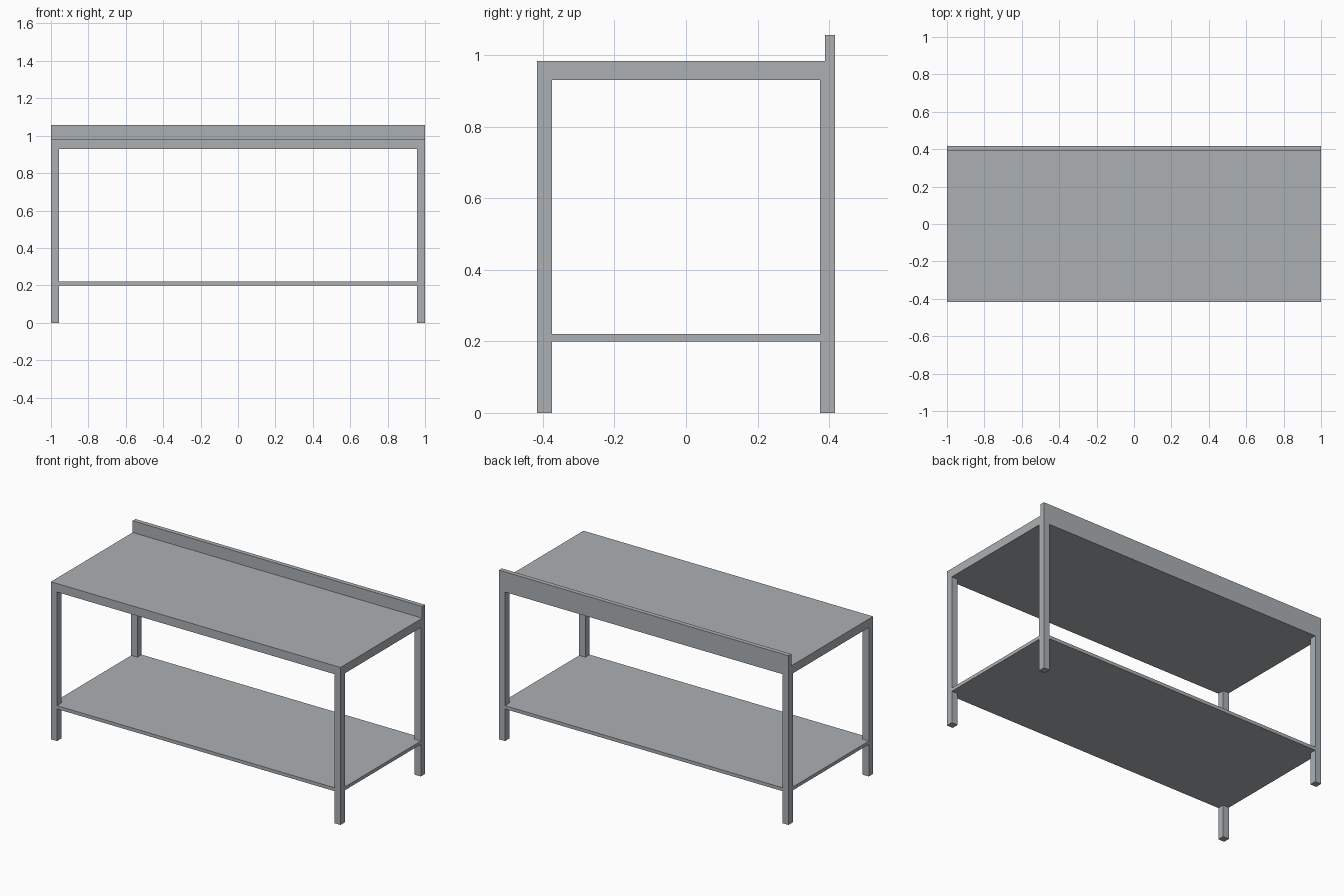
import bpy
import bmesh

cube = bpy.data.objects.get("Cube")
if cube:
    bpy.data.objects.remove(cube, do_unlink=True)

# Main dimensions
HALF_X, HALF_Y = 1.0, 0.417
LEG = 0.042
TOP_LOW, TOP_HIGH = 0.93, 0.983
SHELF_LOW, SHELF_HIGH = 0.2, 0.221
SPLASH_FRONT, SPLASH_HIGH = 0.389, 1.056

# Brushed steel
steel = bpy.data.materials.new("steel grey")
steel.use_nodes = True
colour = (0.41, 0.435, 0.45, 1.0)
steel.diffuse_color = colour
steel.node_tree.nodes["Principled BSDF"].inputs["Base Color"].default_value = colour


def prism(name, outline, direction):
    """Extrude a closed outline of 3D points along a direction."""
    bm = bmesh.new()
    face = bm.faces.new([bm.verts.new(p) for p in outline])
    result = bmesh.ops.extrude_face_region(bm, geom=[face])
    moved = [v for v in result["geom"] if isinstance(v, bmesh.types.BMVert)]
    bmesh.ops.translate(bm, verts=moved, vec=direction)
    bmesh.ops.recalc_face_normals(bm, faces=bm.faces)
    mesh = bpy.data.meshes.new(name)
    bm.to_mesh(mesh)
    bm.free()
    mesh.materials.append(steel)
    obj = bpy.data.objects.new(name, mesh)
    bpy.context.collection.objects.link(obj)
    return obj


# Worktop with upstand along the back, one side profile
profile = [(-HALF_Y, TOP_LOW), (HALF_Y, TOP_LOW), (HALF_Y, SPLASH_HIGH),
           (SPLASH_FRONT, SPLASH_HIGH), (SPLASH_FRONT, TOP_HIGH), (-HALF_Y, TOP_HIGH)]
prism("worktop", [(-HALF_X, y, z) for y, z in profile], (2 * HALF_X, 0, 0))

# Lower shelf, notched around the legs
inner_x, inner_y = HALF_X - LEG, HALF_Y - LEG
shelf = []
for sx, sy in ((1, 1), (-1, 1), (-1, -1), (1, -1)):
    corner = [(HALF_X, inner_y), (inner_x, inner_y), (inner_x, HALF_Y)]
    if sx * sy < 0:
        corner.reverse()
    shelf += [(sx * x, sy * y, SHELF_LOW) for x, y in corner]
prism("lower_shelf", shelf, (0, 0, SHELF_HIGH - SHELF_LOW))

# Four square legs
for side, sx in (("right", -1), ("left", 1)):
    for end, sy in (("front", -1), ("back", 1)):
        foot = [(sx * x, sy * y, 0) for x, y in
                ((inner_x, inner_y), (HALF_X, inner_y), (HALF_X, HALF_Y), (inner_x, HALF_Y))]
        prism(f"{end}_{side}_leg", foot, (0, 0, TOP_LOW))
